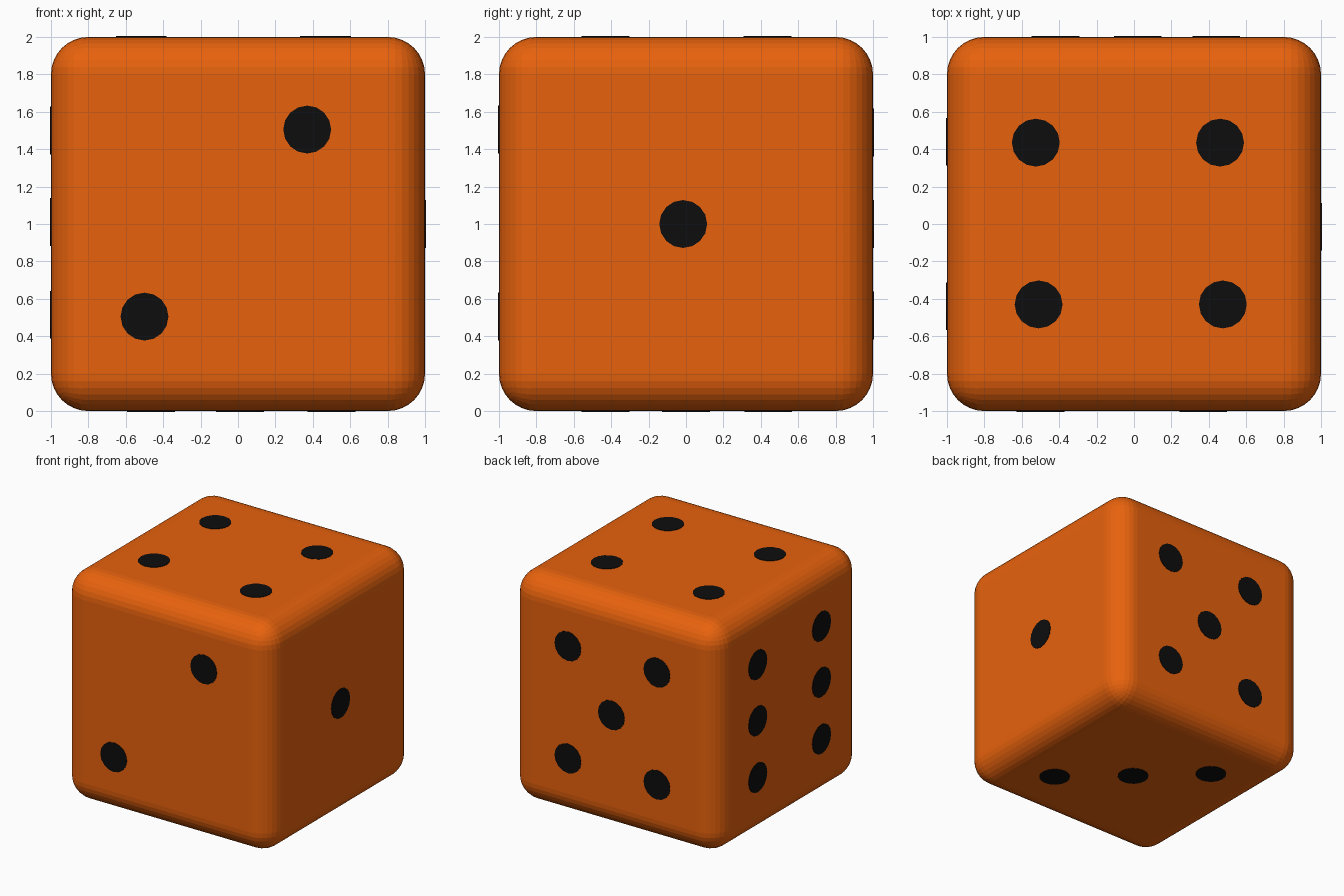
import bpy
import bmesh
from mathutils import Vector, Matrix

if "Cube" in bpy.data.objects:
    bpy.data.objects.remove(bpy.data.objects["Cube"])


def material(name, rgb):
    m = bpy.data.materials.new(name)
    m.diffuse_color = (*rgb, 1)
    m.use_nodes = True
    m.node_tree.nodes["Principled BSDF"].inputs["Base Color"].default_value = m.diffuse_color
    return m


ORANGE = material("orange", (0.8, 0.122, 0.004))
BLACK = material("black", (0.004, 0.004, 0.004))

# Body: cube with rounded edges, faceted
bpy.ops.mesh.primitive_cube_add(size=2, location=(0, 0, 1))
body = bpy.context.object
body.name = "body"
body.data.materials.append(ORANGE)
bevel = body.modifiers.new("rounding", 'BEVEL')
bevel.width = 0.2
bevel.segments = 8

# Pip positions on each face: first in-plane axis, second in-plane axis
# axis = index of face normal, side = its sign; coordinates relative to cube centre
FACES = {
    "front_pips": (1, -1, [(-0.5, -0.495), (0.37, 0.505)]),
    "right_pip": (0, 1, [(-0.015, 0.0)]),
    "top_pips": (2, 1, [(-0.525, 0.435), (0.46, 0.435), (-0.51, -0.43), (0.475, -0.43)]),
    "bottom_pips": (2, -1, [(0.5, -0.43), (0.01, 0.0), (-0.465, 0.44)]),
    "back_pips": (1, 1, [(0.02, 0.0)] + [(x, z) for x in (-0.42, 0.44) for z in (-0.49, 0.49)]),
    "left_pips": (0, -1, [(y, z) for y in (-0.44, 0.44) for z in (-0.485, 0.01, 0.5)]),
}

# Pips: thin black discs lying on each face
for name, (axis, side, spots) in FACES.items():
    bm = bmesh.new()
    for a, b in spots:
        pos = [a, b]
        pos.insert(axis, side)
        normal = Vector([side if i == axis else 0 for i in range(3)])
        turn = normal.to_track_quat('Z', 'Y').to_matrix().to_4x4()
        bmesh.ops.create_cone(bm, cap_ends=True, segments=16, radius1=0.128,
                              radius2=0.128, depth=0.008,
                              matrix=Matrix.Translation(Vector(pos) + Vector((0, 0, 1))) @ turn)
    mesh = bpy.data.meshes.new(name)
    bm.to_mesh(mesh)
    bm.free()
    mesh.materials.append(BLACK)
    bpy.context.collection.objects.link(bpy.data.objects.new(name, mesh))
